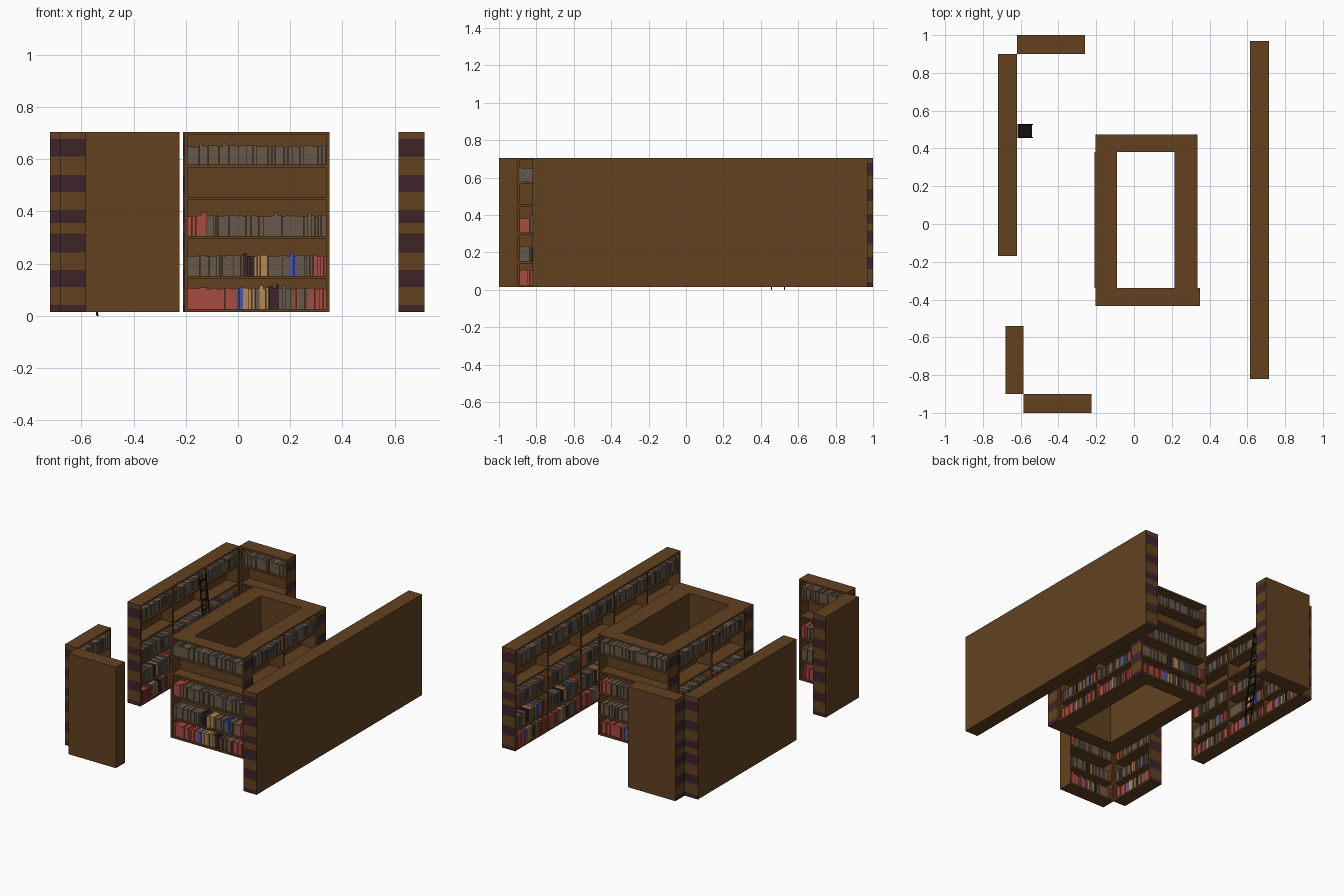
import bpy, bmesh, math, random
from mathutils import Matrix, Vector

if "Cube" in bpy.data.objects:
    bpy.data.objects.remove(bpy.data.objects["Cube"])

random.seed(4)


def mat(name, rgb):
    m = bpy.data.materials.new(name)
    m.diffuse_color = (*rgb, 1)
    m.use_nodes = True
    m.node_tree.nodes["Principled BSDF"].inputs["Base Color"].default_value = m.diffuse_color
    return m


WOOD = mat("brown wood", (0.122, 0.053, 0.015))
PLUM = mat("plum stripe", (0.047, 0.018, 0.023))
GREY = mat("grey book", (0.135, 0.097, 0.066))
RED = mat("red book", (0.39, 0.07, 0.052))
TAN = mat("tan book", (0.46, 0.25, 0.085))
BLUE = mat("blue book", (0.062, 0.09, 0.42))
BLACK = mat("dark ladder", (0.014, 0.009, 0.005))
BOOK_MATS = [GREY, RED, TAN, BLUE, PLUM]

Z0, Z1, T = 0.015, 0.705, 0.012          # case bottom, top, board thickness
SHELVES = [0.153, 0.306, 0.456, 0.580]   # shelf top heights
STRIPES = [(0.0, 0.042), (0.111, 0.176), (0.243, 0.316),
           (0.355, 0.405), (0.474, 0.54), (0.61, 0.677)]
# Book rows: shelf height, mean book height, colour runs (material, end fraction)
ROWS = [
    (Z0 + T, 0.080, [(1, .36), (3, .41), (2, .48), (0, .53), (2, .58), (4, .66),
                     (0, .76), (1, .81), (0, .88), (1, 1)]),
    (0.153, 0.080, [(0, .40), (4, .49), (2, .57), (0, .73), (3, .78), (0, .91), (1, 1)]),
    (0.306, 0.080, [(1, .14), (0, 1)]),
    (0.580, 0.073, [(0, 1)]),
]


def box(bm, lo, hi, mi=0):
    """Axis-aligned box from corner lo to corner hi; returns its faces."""
    lo, hi = Vector(lo), Vector(hi)
    m = Matrix.Translation((lo + hi) / 2) @ Matrix.Diagonal((*(hi - lo), 1))
    vs = bmesh.ops.create_cube(bm, size=1, matrix=m)["verts"]
    faces = {f for v in vs for f in v.link_faces}
    for f in faces:
        f.material_index = mi
    return faces


def finish(bm, name, mats, matrix=Matrix()):
    bm.transform(matrix)
    me = bpy.data.meshes.new(name)
    bm.to_mesh(me)
    bm.free()
    for m in mats:
        me.materials.append(m)
    ob = bpy.data.objects.new(name, me)
    bpy.context.collection.objects.link(ob)
    return ob


def bookcase(name, x, y, w, d, facing, bays, striped=(-1, 1)):
    """Case with its front at local -y, turned by facing degrees about z."""
    place = Matrix.Translation((x, y, 0)) @ Matrix.Rotation(math.radians(facing), 4, 'Z')
    h, f, b = w / 2, -d / 2, d / 2
    bm = bmesh.new()
    # end panels, cut across and striped on the outward side
    box(bm, (-h, f, Z0), (-h + T, b, Z1))
    box(bm, (h - T, f, Z0), (h, b, Z1))
    for z in [z for s in STRIPES for z in s if z > Z0]:
        bmesh.ops.bisect_plane(bm, geom=bm.verts[:] + bm.edges[:] + bm.faces[:],
                               plane_co=(0, 0, z), plane_no=(0, 0, 1))
    bm.normal_update()
    for face in bm.faces:
        c = face.calc_center_median()
        side = 1 if c.x > 0 else -1
        if face.normal.x * side > 0.9 and side in striped \
                and any(a < c.z < e for a, e in STRIPES):
            face.material_index = 1
    # back, shelves and dividers
    box(bm, (-h + T, b - T, Z0), (h - T, b, Z1))
    for z in [Z0 + T, *SHELVES, Z1]:
        box(bm, (-h + T, f, z - T), (h - T, b - T, z))
    for i in range(1, bays):
        c = -h + w * i / bays
        box(bm, (c - T / 2, f + 0.001, Z0 + T), (c + T / 2, b - T, Z1 - T))
    finish(bm, name, [WOOD, PLUM], place)

    # books, bay by bay and row by row
    bm = bmesh.new()
    for i in range(bays):
        a, e = -h + w * i / bays + T, -h + w * (i + 1) / bays - T
        for z, height, runs in ROWS:
            p = a
            while p < e - 0.004:
                t = min(random.uniform(0.008, 0.017), e - p)
                u = (p + t / 2 - a) / (e - a)
                mi = next(m for m, end in runs if u <= end)
                top = z + height * random.uniform(0.93, 1.02)
                if random.random() < 0.05:
                    top += 0.012
                box(bm, (p, f + random.uniform(0.006, 0.016), z),
                    (p + t - 0.0006, b - T, top), mi)
                p += t
    finish(bm, name + "_books", BOOK_MATS, place)


# Wall bookcases
bookcase("back_left_case", -0.44, 0.95, 0.36, 0.10, 0, 1)
bookcase("left_long_case", -0.67, 0.365, 1.07, 0.10, 90, 3)
bookcase("left_short_case", -0.6325, -0.72, 0.36, 0.095, 90, 1)
bookcase("front_left_case", -0.405, -0.95, 0.36, 0.10, 180, 1, striped=(1,))
bookcase("right_long_case", 0.665, 0.075, 1.79, 0.10, -90, 5)

# Hollow island of four cases facing outward
bookcase("island_front_case", 0.0725, -0.3875, 0.555, 0.095, 0, 1)
bookcase("island_back_case", 0.065, 0.4275, 0.54, 0.095, 180, 1)
bookcase("island_left_case", -0.15, 0.02, 0.72, 0.12, -90, 2)
bookcase("island_right_case", 0.275, 0.02, 0.72, 0.12, 90, 2)

# Ladder leaning on the left long case
foot, head = Vector((-0.539, 0.492, 0)), Vector((-0.614, 0.492, 0.66))
bm = bmesh.new()
for y in (-0.037, 0.031):
    for f in box(bm, (-0.004, y, 0), (0.004, y + 0.006, 0.66)):
        pass
for v in bm.verts:                       # shear the rails into the lean
    v.co += foot.lerp(head, v.co.z / 0.66) - Vector((0, 0, v.co.z))
for i in range(1, 11):
    c = foot.lerp(head, i / 10.5)
    box(bm, c + Vector((-0.006, -0.034, -0.003)), c + Vector((0.006, 0.034, 0.003)))
finish(bm, "ladder", [BLACK])
